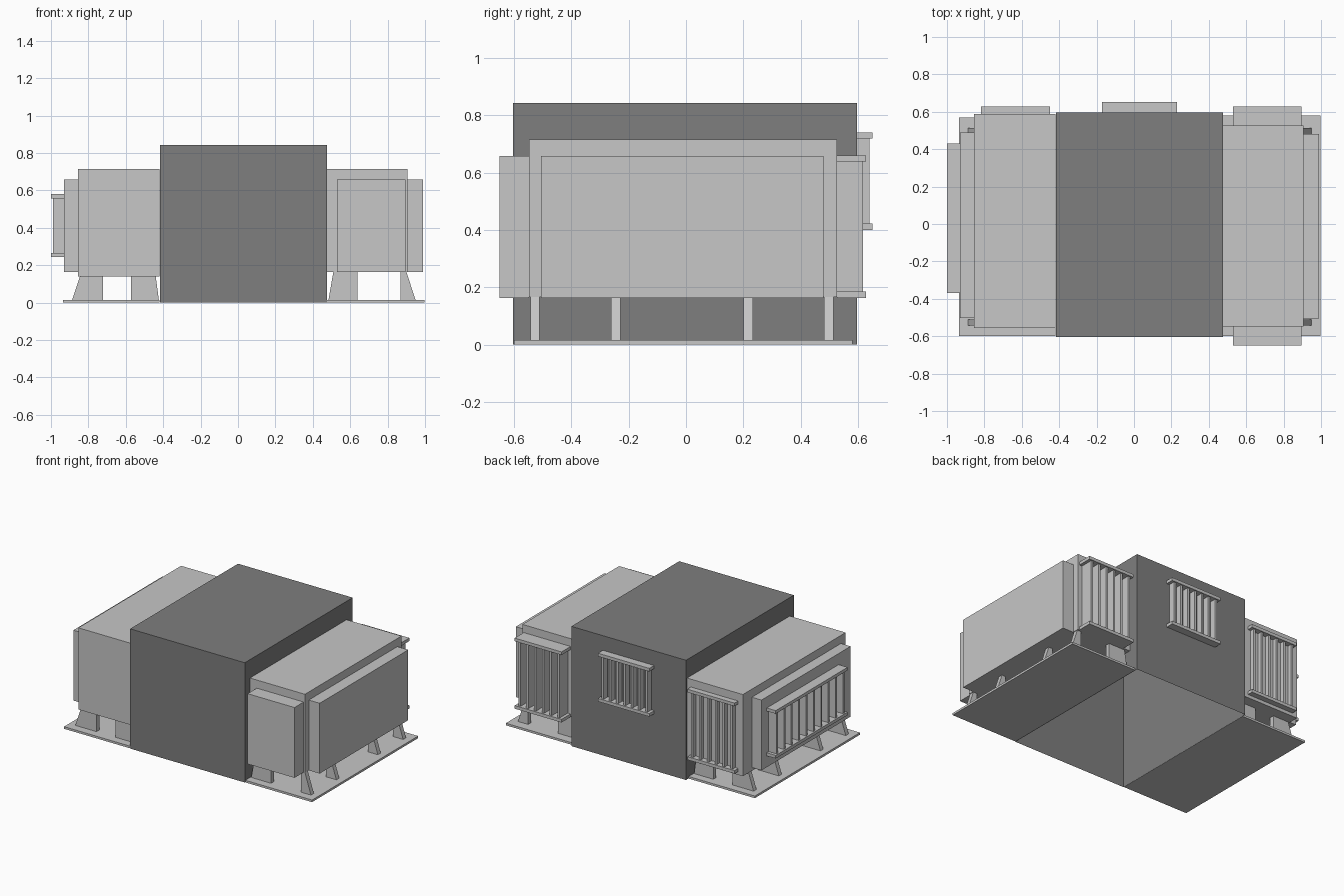
import bpy, bmesh

if "Cube" in bpy.data.objects:
    bpy.data.objects.remove(bpy.data.objects["Cube"], do_unlink=True)


def material(name, value):
    mat = bpy.data.materials.new(name)
    mat.use_nodes = True
    colour = (value, value, value, 1)
    mat.diffuse_color = colour
    mat.node_tree.nodes["Principled BSDF"].inputs["Base Color"].default_value = colour
    return mat


LIGHT = material("light grey", 0.57)
DARK = material("dark grey", 0.21)


def finish(name, bm, mat):
    bmesh.ops.recalc_face_normals(bm, faces=bm.faces)
    mesh = bpy.data.meshes.new(name)
    bm.to_mesh(mesh)
    bm.free()
    mesh.materials.append(mat)
    obj = bpy.data.objects.new(name, mesh)
    bpy.context.collection.objects.link(obj)
    return obj


def add_box(bm, x, y, z):
    """Add a box spanning the (low, high) pairs x, y and z."""
    verts = bmesh.ops.create_cube(bm, size=1)["verts"]
    for v in verts:
        for i, (low, high) in enumerate((x, y, z)):
            v.co[i] = high if v.co[i] > 0 else low


def box(name, x, y, z, mat=LIGHT):
    bm = bmesh.new()
    add_box(bm, x, y, z)
    return finish(name, bm, mat)


def grille(name, along, span, depth, z, count, rail=0.022, fin=0.016):
    """Two rails joined by upright fins; 'along' is the axis they run on."""
    bm = bmesh.new()

    def bar(run, out, height):
        if along == "x":
            add_box(bm, run, out, height)
        else:
            add_box(bm, out, run, height)

    wall, tip = depth
    bar(span, depth, (z[0], z[0] + rail))
    bar(span, depth, (z[1] - rail, z[1]))
    fin_tip = tip - 0.01 if tip > wall else tip + 0.01
    start, end = span[0] + 0.03, span[1] - 0.03
    for i in range(count):
        c = start + (end - start) * i / (count - 1)
        bar((c - fin / 2, c + fin / 2), (wall, fin_tip), (z[0] + rail, z[1] - rail))
    return finish(name, bm, LIGHT)


def feet(name, bottom, top, height, rows):
    """Row of thin tapered feet; bottom and top are x spans."""
    bm = bmesh.new()
    for y in rows:
        profile = [(bottom[0], 0.005), (bottom[1], 0.005), (top[1], height), (top[0], height)]
        face = bm.faces.new([bm.verts.new((x, y - 0.016, z)) for x, z in profile])
        extruded = bmesh.ops.extrude_face_region(bm, geom=[face])["geom"]
        moved = [v for v in extruded if isinstance(v, bmesh.types.BMVert)]
        bmesh.ops.translate(bm, verts=moved, vec=(0, 0.032, 0))
    return finish(name, bm, LIGHT)


# Central housing: thin shell, open underneath
bm = bmesh.new()
add_box(bm, (-0.418, 0.475), (-0.603, 0.597), (0, 0.843))
bottom = [f for f in bm.faces if f.calc_center_median().z < 0.01]
bmesh.ops.delete(bm, geom=bottom, context="FACES")
finish("central_housing", bm, DARK)

# Base plates
box("left_base_plate", (0.477, 0.997), (-0.6, 0.58), (0, 0.015))
box("right_base_plate", (-0.935, -0.42), (-0.6, 0.57), (0, 0.015))

# Side blocks
box("left_block", (0.477, 0.905), (-0.548, 0.527), (0.165, 0.715))
box("right_block", (-0.855, -0.42), (-0.555, 0.588), (0.14, 0.715))

# Raised panels
box("left_side_panel", (0.904, 0.99), (-0.505, 0.48), (0.163, 0.658))
box("left_front_panel", (0.53, 0.895), (-0.65, -0.547), (0.163, 0.658))
box("right_side_panel", (-0.93, -0.854), (-0.503, 0.488), (0.163, 0.658))

# Grilles
grille("left_back_grille", "x", (0.53, 0.895), (0.526, 0.628), (0.163, 0.66), 6)
grille("right_back_grille", "x", (-0.818, -0.45), (0.587, 0.628), (0.163, 0.66), 6)
grille("centre_back_grille", "x", (-0.17, 0.23), (0.596, 0.651), (0.4, 0.74), 7)
grille("right_side_grille", "y", (-0.37, 0.43), (-0.929, -1.0), (0.243, 0.58), 10)

# Feet
ROWS = (-0.527, -0.245, 0.217, 0.498)
feet("left_outer_feet", (0.87, 0.952), (0.87, 0.9), 0.166, ROWS)
feet("left_inner_feet", (0.482, 0.638), (0.51, 0.638), 0.166, ROWS)
feet("right_outer_feet", (-0.89, -0.722), (-0.845, -0.722), 0.141, ROWS)
feet("right_inner_feet", (-0.573, -0.422), (-0.573, -0.44), 0.141, ROWS)
